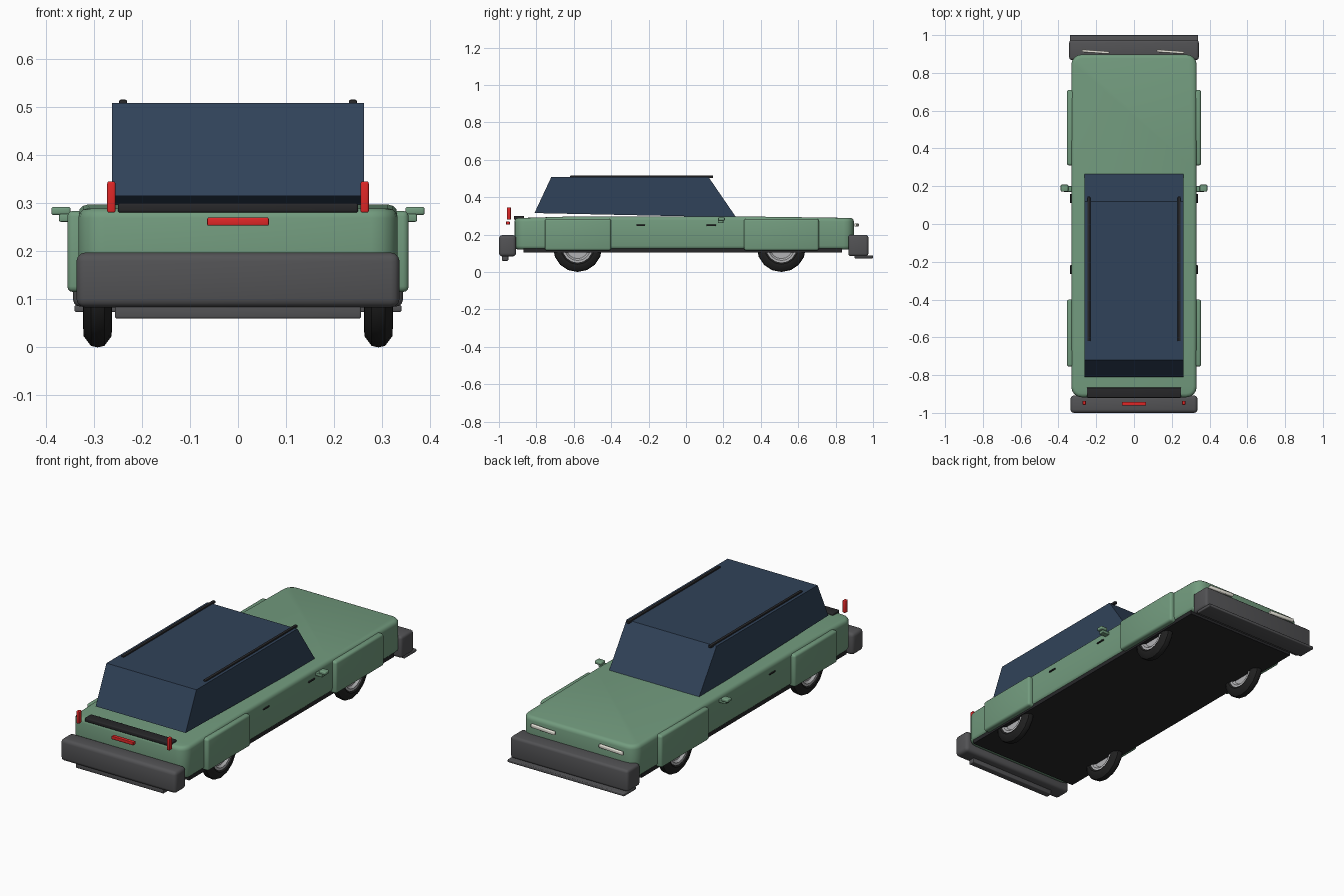
import bpy, bmesh, math
from mathutils import Vector, Matrix

if "Cube" in bpy.data.objects:
    bpy.data.objects.remove(bpy.data.objects["Cube"])


def mat(name, r, g, b):
    m = bpy.data.materials.new(name)
    m.diffuse_color = (r, g, b, 1)
    m.use_nodes = True
    m.node_tree.nodes["Principled BSDF"].inputs["Base Color"].default_value = m.diffuse_color
    return m


GREEN = mat("green_paint", 0.17, 0.33, 0.21)
GLASS = mat("blue_glass", 0.03, 0.055, 0.10)
DARK = mat("dark_trim", 0.02, 0.02, 0.022)
TRIM = mat("bumper_grey", 0.085, 0.085, 0.09)
RUBBER = mat("rubber", 0.015, 0.015, 0.015)
RED = mat("red_lens", 0.75, 0.02, 0.02)
LAMP = mat("headlight_lens", 0.8, 0.78, 0.7)
METAL = mat("wheel_metal", 0.45, 0.45, 0.46)


def finish(name, bm, material, smooth=True):
    bmesh.ops.recalc_face_normals(bm, faces=bm.faces)
    me = bpy.data.meshes.new(name)
    bm.to_mesh(me)
    bm.free()
    ob = bpy.data.objects.new(name, me)
    bpy.context.collection.objects.link(ob)
    me.materials.append(material)
    if smooth:
        bpy.ops.object.select_all(action='DESELECT')
        ob.select_set(True)
        bpy.context.view_layer.objects.active = ob
        bpy.ops.object.shade_smooth_by_angle(angle=math.radians(35))
    return ob


def box(name, x, y, z, material, bevel=0.0, segments=3, turn=0.0):
    """Box from (min, max) ranges, optionally with rounded edges and a turn about z."""
    bm = bmesh.new()
    bmesh.ops.create_cube(bm, size=1)
    bmesh.ops.scale(bm, vec=(x[1] - x[0], y[1] - y[0], z[1] - z[0]), verts=bm.verts)
    if bevel:
        bmesh.ops.bevel(bm, geom=bm.edges[:], offset=bevel, segments=segments,
                        profile=0.5, affect='EDGES', clamp_overlap=True)
    bmesh.ops.rotate(bm, matrix=Matrix.Rotation(turn, 3, 'Z'), verts=bm.verts)
    bmesh.ops.translate(bm, vec=(sum(x) / 2, sum(y) / 2, sum(z) / 2), verts=bm.verts)
    return finish(name, bm, material)


def both_sides(name, x, y, z, material, bevel=0.0):
    box("right_" + name, x, y, z, material, bevel)
    box("left_" + name, (-x[1], -x[0]), y, z, material, bevel)


# Lower body: rounded plan corners, softened rims, deck dropping at the ends
bm = bmesh.new()
bmesh.ops.create_cube(bm, size=1)
bmesh.ops.scale(bm, vec=(0.664, 1.815, 0.177), verts=bm.verts)
bmesh.ops.translate(bm, vec=(0, -0.01, 0.2085), verts=bm.verts)
uprights = [e for e in bm.edges if abs(e.verts[0].co.z - e.verts[1].co.z) > 0.1]
bmesh.ops.bevel(bm, geom=uprights, offset=0.055, segments=4, profile=0.5, affect='EDGES')
rims = [e for e in bm.edges if abs(e.verts[0].co.z - e.verts[1].co.z) < 0.01]
bmesh.ops.bevel(bm, geom=rims, offset=0.02, segments=3, profile=0.5, affect='EDGES')
for y in (-0.6, 0.3):
    bmesh.ops.bisect_plane(bm, geom=bm.verts[:] + bm.edges[:] + bm.faces[:],
                           plane_co=(0, y, 0), plane_no=(0, 1, 0))
for v in bm.verts:
    if v.co.z > 0.25 and abs(v.co.y) > 0.7:
        v.co.z -= 0.008
finish("body", bm, GREEN)

# Glasshouse: side profile extruded across the car
profile = [(-0.81, 0.315), (-0.72, 0.508), (0.12, 0.508), (0.268, 0.292)]
bm = bmesh.new()
face = bm.faces.new([bm.verts.new((-0.262, y, z)) for y, z in profile])
side = bmesh.ops.extrude_face_region(bm, geom=[face])
bmesh.ops.translate(bm, vec=(0.524, 0, 0),
                    verts=[g for g in side["geom"] if isinstance(g, bmesh.types.BMVert)])
bm.faces.ensure_lookup_table()
if not any(abs(f.calc_center_median().x + 0.262) < 1e-4 for f in bm.faces):
    bm.faces.new([v for v in bm.verts if v.co.x < 0])
finish("cabin_glass", bm, GLASS, smooth=False)

# Underside
box("floor_pan", (-0.325, 0.325), (-0.87, 0.835), (0.105, 0.13), DARK)

# Fender panels
for label, y in (("front", (0.31, 0.71)), ("rear", (-0.755, -0.40))):
    both_sides(label + "_fender", (0.29, 0.355), y, (0.115, 0.284), GREEN, 0.012)

# Bumpers with their lower lips
box("rear_bumper", (-0.336, 0.336), (-1.0, -0.908), (0.083, 0.197), TRIM, 0.018)
box("rear_lip", (-0.256, 0.256), (-0.985, -0.95), (0.06, 0.088), TRIM, 0.004)
box("front_bumper", (-0.343, 0.343), (0.868, 0.975), (0.085, 0.199), TRIM, 0.014)
box("front_lip", (-0.34, 0.34), (0.90, 1.0), (0.073, 0.088), TRIM, 0.004)

# Lights
both_sides("tail_light", (0.255, 0.272), (-0.958, -0.936), (0.28, 0.345), RED, 0.004)
box("centre_light", (-0.064, 0.064), (-0.962, -0.942), (0.253, 0.27), RED, 0.003)
for label, x in (("left", -0.203), ("right", 0.193)):
    box(label + "_headlight", (x - 0.073, x + 0.073), (0.905, 0.919), (0.242, 0.26),
        LAMP, 0.004, turn=math.radians(-4))

# Rear deck bar, roof rails, mirrors and handles
box("rear_deck_bar", (-0.25, 0.25), (-0.92, -0.866), (0.28, 0.30), DARK, 0.005)
both_sides("roof_rail", (0.231, 0.247), (-0.62, 0.145), (0.502, 0.515), DARK, 0.003)
both_sides("mirror", (0.348, 0.388), (0.172, 0.208), (0.275, 0.292), GREEN, 0.005)
both_sides("mirror_arm", (0.325, 0.372), (0.17, 0.20), (0.261, 0.277), GREEN, 0.003)
for label, y in (("front", (0.11, 0.16)), ("rear", (-0.265, -0.218))):
    both_sides(label + "_handle", (0.325, 0.338), y, (0.246, 0.253), DARK, 0.002)


def lathe(name, outline, centre, material):
    """Spin (x, radius) points about the axle."""
    bm = bmesh.new()
    vs = [bm.verts.new((x, 0, r)) for x, r in outline]
    es = [bm.edges.new((vs[i], vs[i + 1])) for i in range(len(vs) - 1)]
    bmesh.ops.spin(bm, geom=vs + es, axis=(1, 0, 0), cent=(0, 0, 0),
                   angle=math.tau, steps=16)
    bmesh.ops.remove_doubles(bm, verts=bm.verts, dist=0.0005)
    bmesh.ops.translate(bm, vec=centre, verts=bm.verts)
    finish(name, bm, material)


# Wheels: tyre ring, dished rim and hub
tyre = [(-0.022, 0.078), (-0.03, 0.09), (-0.029, 0.108), (-0.014, 0.128), (0, 0.131),
        (0.014, 0.128), (0.029, 0.108), (0.03, 0.09), (0.022, 0.078), (-0.022, 0.078)]
rim = [(-0.024, 0.082), (-0.024, 0.07), (-0.012, 0.06), (-0.012, 0)]
for sx, slabel in ((-1, "left"), (1, "right")):
    for y, ylabel in ((-0.58, "rear"), (0.51, "front")):
        c = Vector((sx * 0.292, y, 0.131))
        lathe(f"{ylabel}_{slabel}_tyre", tyre, c, RUBBER)
        full = rim + [(-x, r) for x, r in reversed(rim)]
        lathe(f"{ylabel}_{slabel}_rim", full, c, METAL)
